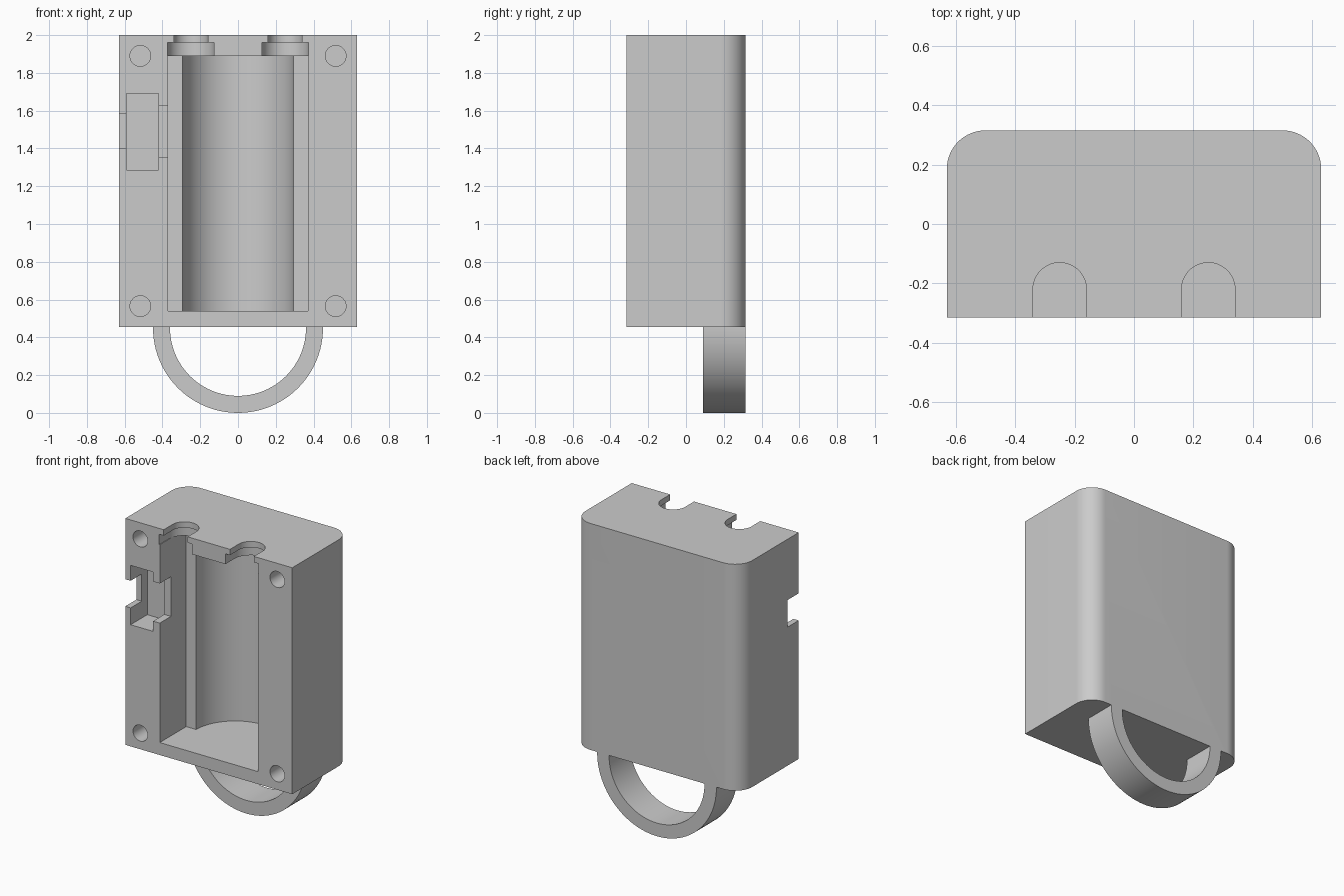
import bpy, bmesh
from math import sin, cos, pi, radians

cube = bpy.data.objects.get("Cube")
if cube:
    bpy.data.objects.remove(cube, do_unlink=True)

grey = bpy.data.materials.new("light_grey")
grey.use_nodes = True
grey.diffuse_color = (0.6, 0.6, 0.6, 1)
grey.node_tree.nodes["Principled BSDF"].inputs["Base Color"].default_value = (0.6, 0.6, 0.6, 1)


def arc(cx, cy, r, start, end, n):
    step = radians(end - start) / n
    return [(cx + r * cos(radians(start) + i * step),
             cy + r * sin(radians(start) + i * step)) for i in range(n + 1)]


def prism(name, outline, low, high, axis="z"):
    """Extrude an outline (xy along z, or xz along y) between two levels."""
    def place(p, level):
        return (p[0], p[1], level) if axis == "z" else (p[0], level, p[1])
    bm = bmesh.new()
    rings = [[bm.verts.new(place(p, lv)) for p in outline] for lv in (low, high)]
    for ring in rings:
        bm.faces.new(ring)
    n = len(outline)
    for i in range(n):
        j = (i + 1) % n
        bm.faces.new((rings[0][i], rings[0][j], rings[1][j], rings[1][i]))
    bmesh.ops.recalc_face_normals(bm, faces=bm.faces)
    mesh = bpy.data.meshes.new(name)
    bm.to_mesh(mesh)
    bm.free()
    mesh.materials.append(grey)
    obj = bpy.data.objects.new(name, mesh)
    bpy.context.collection.objects.link(obj)
    return obj


def rect(x0, x1, z0, z1):
    return [(x0, z0), (x1, z0), (x1, z1), (x0, z1)]


def combine(target, other, operation):
    mod = target.modifiers.new(operation.lower(), "BOOLEAN")
    mod.operation = operation
    mod.solver = "EXACT"
    mod.object = other
    bpy.ops.object.select_all(action="DESELECT")
    bpy.context.view_layer.objects.active = target
    target.select_set(True)
    bpy.ops.object.modifier_apply(modifier=mod.name)
    bpy.data.objects.remove(other, do_unlink=True)


W, D, BASE, TOP = 0.63, 0.315, 0.455, 2.0
FRONT = -D - 0.02

# Housing block with rounded back corners
R = 0.13
housing = prism("housing", [(-W, -D), (W, -D)]
                + arc(W - R, D - R, R, 0, 90, 16)
                + arc(R - W, D - R, R, 90, 180, 16), BASE, TOP)

# Carrying loop under the back half
loop = prism("carrying_loop", arc(0, 0.45, 0.45, 180, 360, 48) + [(0.45, 0.5), (0.36, 0.5)]
             + arc(0, 0.45, 0.36, 360, 180, 48) + [(-0.36, 0.5), (-0.45, 0.5)],
             0.09, D, "y")
combine(housing, loop, "UNION")

# Main bay with a round-backed channel
bay = prism("bay_cutter", [(0.37, FRONT), (0.37, -0.03)]
            + arc(0, -0.03, 0.295, 0, 180, 48)
            + [(-0.37, -0.03), (-0.37, FRONT)], 0.54, 1.89)
combine(housing, bay, "DIFFERENCE")

# Stepped U-shaped slots through the top
for x in (-0.25, 0.25):
    for r, low, high in ((0.124, 1.89, 1.96), (0.09, 1.94, 2.02)):
        slot = prism("slot_cutter", [(x - r, FRONT), (x + r, FRONT)]
                     + arc(x, -0.22, r, 0, 180, 24), low, high)
        combine(housing, slot, "DIFFERENCE")

# Switch pocket with its outer and inner openings
for outline, back in ((rect(-0.59, -0.42, 1.285, 1.69), -0.135),
                      (rect(-0.65, -0.57, 1.4, 1.585), -0.195),
                      (rect(-0.44, -0.35, 1.355, 1.625), -0.195)):
    combine(housing, prism("pocket_cutter", outline, FRONT, back, "y"), "DIFFERENCE")

# Screw holes in the four front corners
for x in (-0.517, 0.517):
    for z in (0.565, 1.89):
        hole = prism("hole_cutter", arc(x, z, 0.055, 0, 345, 23), FRONT, -0.03, "y")
        combine(housing, hole, "DIFFERENCE")

housing.select_set(True)
bpy.context.view_layer.objects.active = housing
bpy.ops.object.shade_smooth_by_angle(angle=radians(30))
